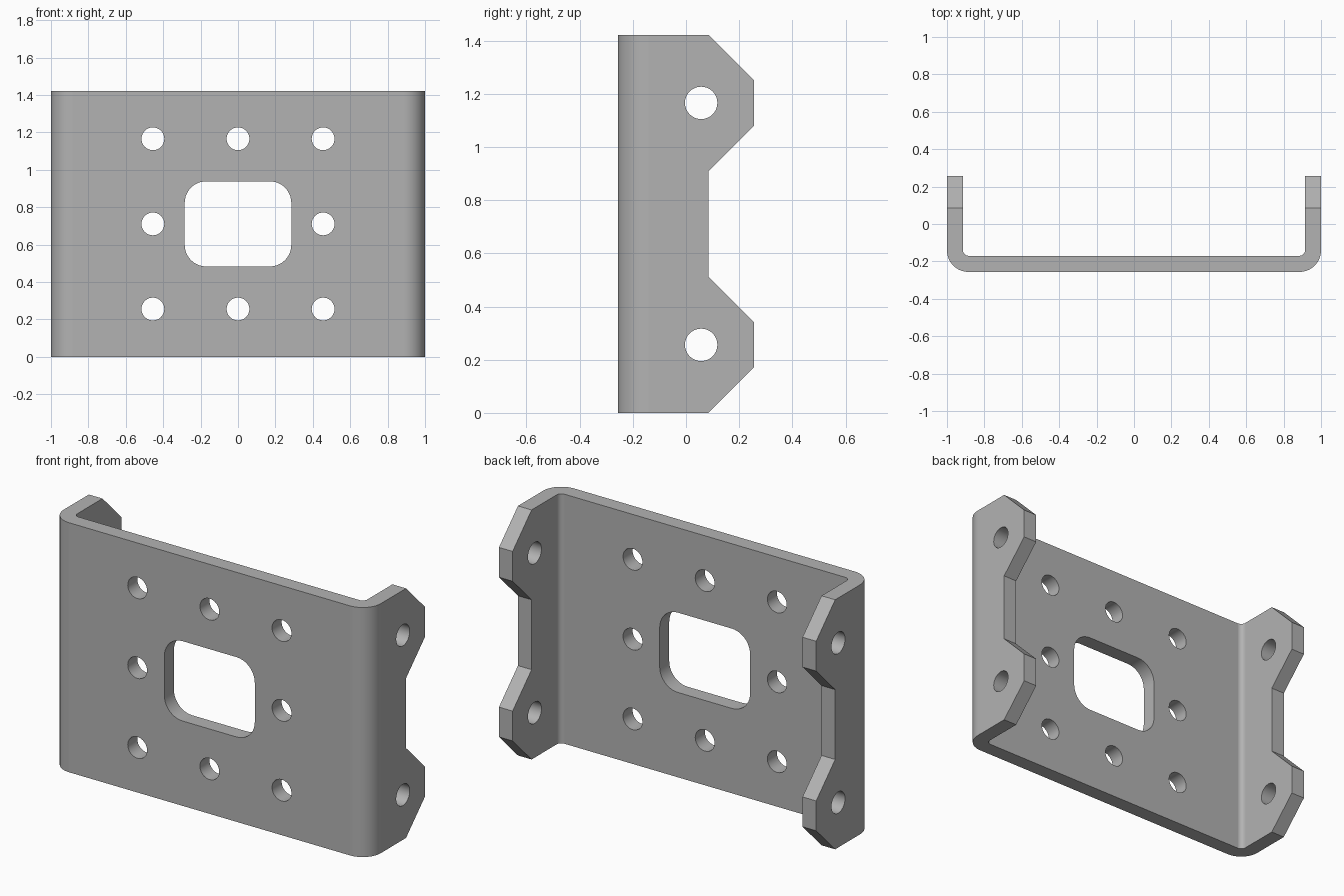
import bpy, bmesh
from math import pi, sin, cos, radians
from mathutils import Matrix, Vector

cube = bpy.data.objects.get("Cube")
if cube:
    bpy.data.objects.remove(cube, do_unlink=True)

HEIGHT, DEPTH, WALL = 1.422, 0.256, 0.086
OUTER_R, INNER_R = 0.115, 0.029

steel = bpy.data.materials.new("steel_grey")
steel.use_nodes = True
steel.diffuse_color = (0.45, 0.45, 0.45, 1)
steel.node_tree.nodes["Principled BSDF"].inputs["Base Color"].default_value = (0.45, 0.45, 0.45, 1)


def arc(cx, cy, r, start, end, n):
    """Points on an arc, angles in degrees."""
    angles = [radians(start + (end - start) * i / n) for i in range(n + 1)]
    return [(cx + r * cos(a), cy + r * sin(a)) for a in angles]


def prism(name, outline, place, direction):
    """Extrude a 2D outline, placed in 3D by a function, along a direction."""
    bm = bmesh.new()
    face = bm.faces.new([bm.verts.new(place(u, v)) for u, v in outline])
    grown = bmesh.ops.extrude_face_region(bm, geom=[face])["geom"]
    verts = [g for g in grown if isinstance(g, bmesh.types.BMVert)]
    bmesh.ops.translate(bm, vec=Vector(direction), verts=verts)
    bmesh.ops.recalc_face_normals(bm, faces=bm.faces)
    mesh = bpy.data.meshes.new(name)
    bm.to_mesh(mesh)
    bm.free()
    obj = bpy.data.objects.new(name, mesh)
    bpy.context.collection.objects.link(obj)
    return obj


def cut(target, cutter, operation="DIFFERENCE"):
    """Apply a boolean and discard the cutter."""
    mod = target.modifiers.new("cut", "BOOLEAN")
    mod.object, mod.operation, mod.solver = cutter, operation, "EXACT"
    cutter.hide_render = True
    bpy.context.view_layer.objects.active = target
    bpy.ops.object.modifier_apply(modifier=mod.name)
    bpy.data.objects.remove(cutter, do_unlink=True)


# Bent channel: half of the U section, mirrored to close the loop
half = [(1 - WALL, DEPTH)]
half += arc(1 - OUTER_R, OUTER_R - DEPTH, INNER_R, 0, -90, 8)
inner = half
outer = arc(1 - OUTER_R, OUTER_R - DEPTH, OUTER_R, -90, 0, 14) + [(1, DEPTH)]


def flip(points):
    return [(-x, y) for x, y in reversed(points)]


section = outer + inner + flip(inner) + flip(outer)
bracket = prism("bracket", section, lambda x, y: (x, y, 0), (0, 0, HEIGHT))

# Side outline with chamfered ears, mirrored about mid height
STEP = 0.085
lower = [(-0.5, 0), (STEP, 0), (DEPTH, 0.171), (DEPTH, 0.341), (STEP, 0.512)]
ears = lower + [(y, HEIGHT - z) for y, z in reversed(lower)]
cut(bracket, prism("ear_cutter", ears, lambda y, z: (-1.5, y, z), (3, 0, 0)), "INTERSECT")

# Rounded window in the web
mid, half_w, half_h, r = HEIGHT / 2, 0.285, 0.2275, 0.115
window = []
for k, (sx, sz) in enumerate([(1, 1), (-1, 1), (-1, -1), (1, -1)]):
    window += arc(sx * (half_w - r), mid + sz * (half_h - r), r, 90 * k, 90 * k + 90, 10)
cut(bracket, prism("window_cutter", window, lambda x, z: (x, -0.4, z), (0, 0.4, 0)))

# Eight holes around the window
PITCH, HOLE_R = 0.455, 0.061
for i in (-1, 0, 1):
    for j in (-1, 0, 1):
        if i or j:
            ring = arc(i * PITCH, mid + j * PITCH, HOLE_R, 0, 360, 32)[:-1]
            cut(bracket, prism("hole_cutter", ring, lambda x, z: (x, -0.4, z), (0, 0.4, 0)))

# Ear holes through both side flanges
for j in (-1, 1):
    ring = arc(0.057, mid + j * PITCH, HOLE_R, 0, 360, 32)[:-1]
    cut(bracket, prism("ear_hole_cutter", ring, lambda y, z: (-1.5, y, z), (3, 0, 0)))

# Smooth bends and bores, flat plates
bracket.data.materials.clear()
bracket.data.materials.append(steel)
bpy.ops.object.select_all(action="DESELECT")
bracket.select_set(True)
bpy.context.view_layer.objects.active = bracket
bpy.ops.object.shade_smooth_by_angle(angle=radians(25))
for poly in bracket.data.polygons:
    poly.material_index = 0
    if max(abs(c) for c in poly.normal) > 0.9999:
        poly.use_smooth = False
